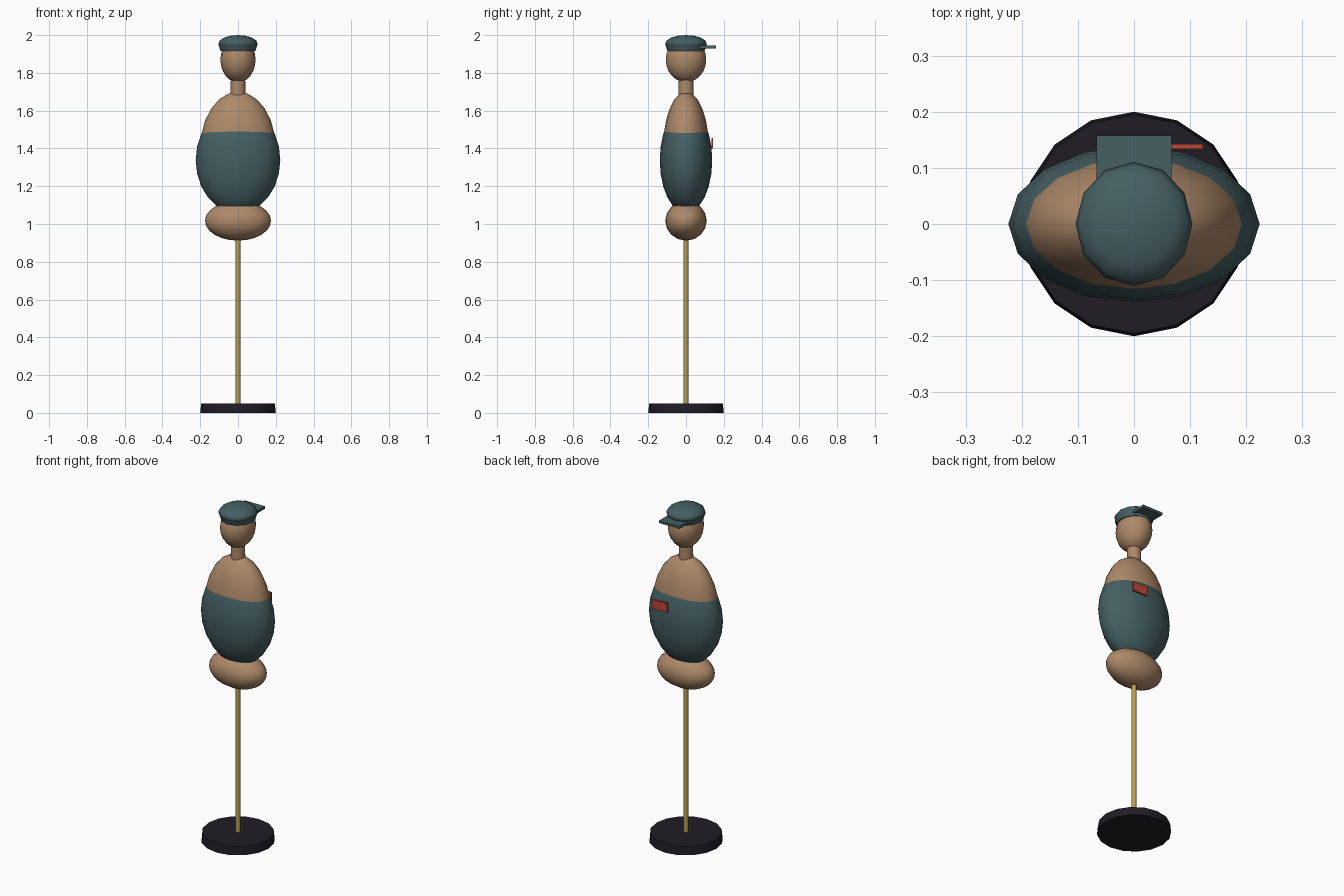
import bpy, math

if "Cube" in bpy.data.objects:
    bpy.data.objects.remove(bpy.data.objects["Cube"])


def mat(name, rgb):
    m = bpy.data.materials.new(name)
    m.diffuse_color = (*rgb, 1)
    m.use_nodes = True
    m.node_tree.nodes["Principled BSDF"].inputs["Base Color"].default_value = m.diffuse_color
    return m


SKIN = mat("tan_cloth", (0.42, 0.25, 0.14))
TEAL = mat("teal_cloth", (0.06, 0.115, 0.125))
GOLD = mat("brass", (0.50, 0.34, 0.09))
BLACK = mat("black_base", (0.014, 0.012, 0.018))
RED = mat("red_tag", (0.50, 0.06, 0.04))


def finish(name, m, smooth=None):
    o = bpy.context.object
    o.name = name
    o.data.materials.append(m)
    bpy.ops.object.transform_apply(location=False, rotation=True, scale=True)
    if smooth:
        bpy.ops.object.shade_smooth_by_angle(angle=math.radians(smooth))
    return o


def ellipsoid(name, z, size, m, seg=16, rings=12, along_x=False):
    bpy.ops.mesh.primitive_uv_sphere_add(segments=seg, ring_count=rings, radius=1, location=(0, 0, z))
    o = bpy.context.object
    if along_x:
        o.rotation_euler = (0, math.pi / 2, 0)
        bpy.ops.object.transform_apply(location=False, rotation=True, scale=False)
    o.scale = size
    return finish(name, m, 60)


def cone(name, z0, z1, r0, r1, m, seg=16, sy=1.0):
    bpy.ops.mesh.primitive_cone_add(vertices=seg, radius1=r0, radius2=r1, depth=z1 - z0,
                                    location=(0, 0, (z0 + z1) / 2))
    bpy.context.object.scale = (1, sy, 1)
    return finish(name, m, 40)


def box(name, lo, hi, m):
    bpy.ops.mesh.primitive_cube_add(size=1, location=[(a + b) / 2 for a, b in zip(lo, hi)])
    bpy.context.object.scale = [b - a for a, b in zip(lo, hi)]
    return finish(name, m)


# Stand
cone("base", 0.0, 0.05, 0.20, 0.195, BLACK)
cone("pole", 0.04, 0.95, 0.014, 0.014, GOLD, 12)

# Body form
ellipsoid("hips", 1.017, (0.175, 0.11, 0.105), SKIN, along_x=True)
ellipsoid("torso", 1.40, (0.20, 0.122, 0.30), SKIN)
cone("neck", 1.66, 1.78, 0.04, 0.038, SKIN, 12)
ellipsoid("head", 1.87, (0.093, 0.107, 0.12), SKIN)

# Vest with its tag
ellipsoid("vest", 1.338, (0.224, 0.139, 0.28), TEAL)
box("tag", (0.024, 0.134, 1.40), (0.123, 0.143, 1.455), RED)

# Cap
ellipsoid("cap_crown", 1.955, (0.104, 0.110, 0.045), TEAL, 12, 8)
cone("cap_band", 1.917, 1.95, 0.093, 0.104, TEAL, 12, 1.06)
box("cap_visor", (-0.067, 0.04, 1.93), (0.067, 0.158, 1.945), TEAL)
